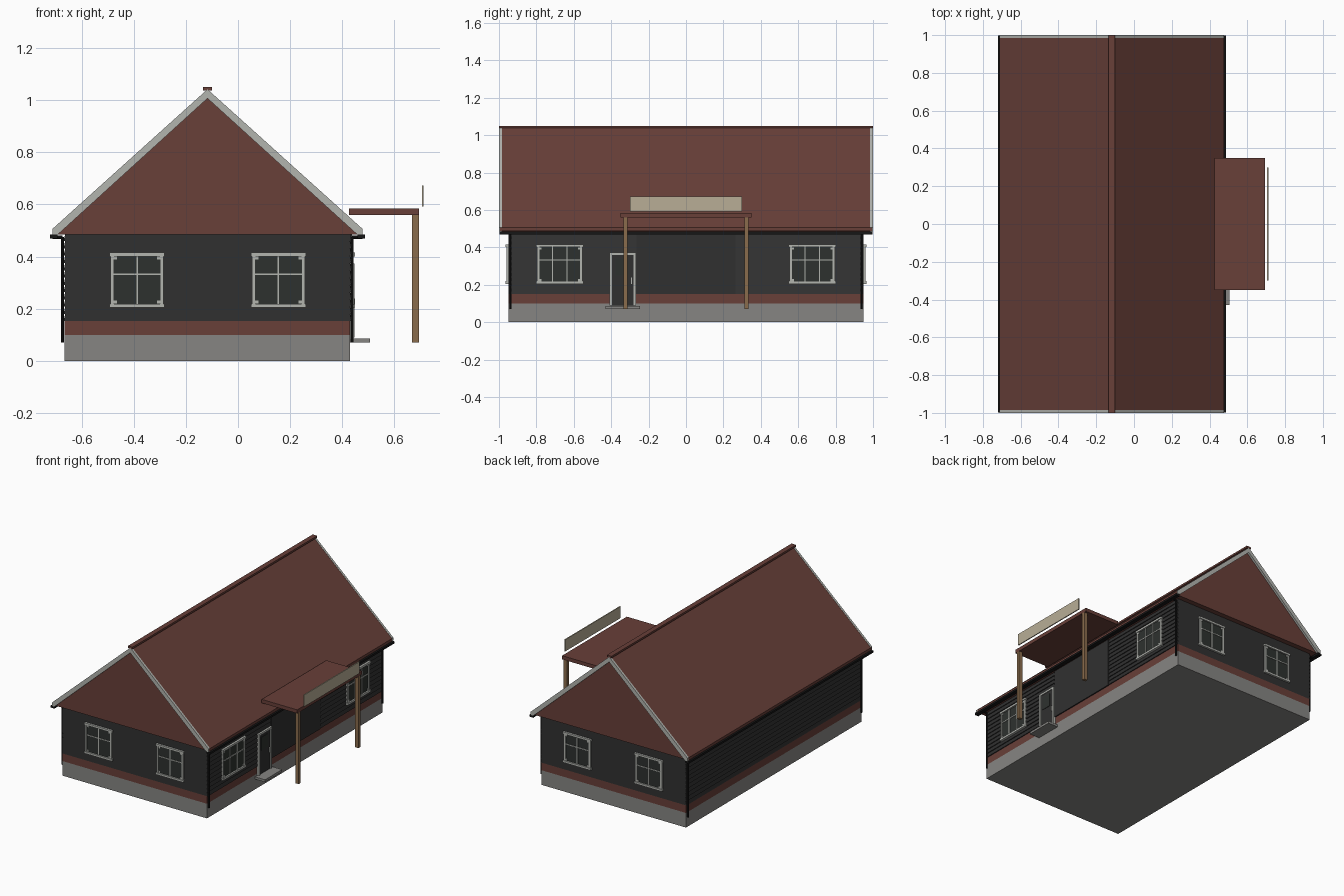
import bpy, bmesh, math
from mathutils import Matrix, Vector

cube = bpy.data.objects.get("Cube")
if cube:
    bpy.data.objects.remove(cube, do_unlink=True)


def material(name, r, g, b):
    m = bpy.data.materials.new(name)
    m.use_nodes = True
    m.diffuse_color = (r, g, b, 1)
    m.node_tree.nodes["Principled BSDF"].inputs["Base Color"].default_value = (r, g, b, 1)
    return m


RED = material("barn red", .138, .050, .040)
STONE = material("foundation grey", .24, .235, .225)
DARK = material("charcoal wall", .030, .030, .030)
WHITE = material("trim white", .45, .46, .43)
GLASS = material("dark glass", .027, .031, .028)
BLACK = material("gutter black", .008, .008, .008)
WOOD = material("post wood", .254, .150, .073)
CREAM = material("sign cream", .479, .423, .305)

WEST, EAST, END, RIDGE = -.665, .43, .95, -.117


class Part:
    """Collects boxes and prisms into one mesh object."""

    def __init__(self, name, *mats):
        self.name, self.mats, self.bm = name, mats, bmesh.new()

    def box(self, x0, x1, y0, y1, z0, z1, mat=0):
        before = set(self.bm.faces)
        size = Matrix.Diagonal((x1 - x0, y1 - y0, z1 - z0, 1))
        centre = Matrix.Translation(((x0 + x1) / 2, (y0 + y1) / 2, (z0 + z1) / 2))
        bmesh.ops.create_cube(self.bm, size=1, matrix=centre @ size)
        for f in set(self.bm.faces) - before:
            f.material_index = mat
        return self

    def prism(self, profile, y0, y1):
        """Extrude an x-z outline along y."""
        face = self.bm.faces.new([self.bm.verts.new((x, y0, z)) for x, z in profile])
        new = bmesh.ops.extrude_face_region(self.bm, geom=[face])["geom"]
        verts = [v for v in new if isinstance(v, bmesh.types.BMVert)]
        bmesh.ops.translate(self.bm, verts=verts, vec=(0, y1 - y0, 0))
        return self

    def pipe(self, start, end, radius):
        a, b = Vector(start), Vector(end)
        turn = (b - a).to_track_quat("Z", "Y").to_matrix().to_4x4()
        bmesh.ops.create_cone(self.bm, cap_ends=True, segments=8, radius1=radius, radius2=radius,
                              depth=(b - a).length, matrix=Matrix.Translation((a + b) / 2) @ turn)
        return self

    def done(self, place=None):
        bmesh.ops.recalc_face_normals(self.bm, faces=self.bm.faces[:])
        mesh = bpy.data.meshes.new(self.name)
        self.bm.to_mesh(mesh)
        self.bm.free()
        for m in self.mats:
            mesh.materials.append(m)
        ob = bpy.data.objects.new(self.name, mesh)
        if place:
            ob.matrix_world = place
        bpy.context.collection.objects.link(ob)
        return ob


def on_wall(side, along):
    """Local x runs along the wall, local -y points out of it."""
    where, turn = {"front": ((along, -END, 0), 0),
                   "back": ((along, END, 0), math.pi),
                   "left": ((EAST + .004, along, 0), math.pi / 2)}[side]
    return Matrix.Translation(where) @ Matrix.Rotation(turn, 4, "Z")


# Body
Part("foundation", STONE).box(WEST, EAST, -END, END, 0, .10).done()
Part("red_band", RED).box(WEST, EAST, -END, END, .10, .152).done()
Part("walls", DARK).box(WEST + .004, EAST - .002, -END, END, .152, .49).done()

# Overlapping planks on the long walls
ROWS = 12
step = (.487 - .152) / ROWS
for name, wall, out in (("right_siding", WEST + .004, -1), ("left_siding", EAST - .002, 1)):
    siding = Part(name, DARK)
    for i in range(ROWS):
        z = .152 + i * step
        siding.prism([(wall, z), (wall + out * .008, z), (wall + out * .002, z + step),
                      (wall, z + step)], -END, END)
    siding.done()
Part("entrance_wall_panel", DARK).box(EAST, EAST + .008, -.265, .265, .15, .487).done()

# Roof, gables, barge boards and ridge
EAVE_W, EAVE_E = -.711, .477
Part("roof", RED).prism([(EAVE_W, .505), (RIDGE, 1.04), (EAVE_E, .505), (EAVE_E, .487),
                         (RIDGE, 1.02), (EAVE_W, .487)], -.995, .995).done()
Part("gables_and_soffit", RED).prism([(EAVE_W + .008, .485), (RIDGE, 1.02),
                                      (EAVE_E - .008, .485)], -.985, .985).done()
for name, y in (("front_barge_boards", -.9925), ("back_barge_boards", .9925)):
    Part(name, WHITE).prism([(EAVE_W, .507), (RIDGE, 1.042), (EAVE_E, .507), (EAVE_E, .485),
                             (EAVE_E - .02, .485), (RIDGE, 1.007), (EAVE_W + .02, .485),
                             (EAVE_W, .485)], y - .0075, y + .0075).done()
Part("ridge_cap", RED).box(RIDGE - .017, RIDGE + .017, -1, 1, 1.037, 1.05).done()

# Gutters and downpipes
for name, wall, edge, out in (("right", WEST, EAVE_W, -1), ("left", EAST, EAVE_E, 1)):
    lip = edge + out * .01
    x0, x1 = sorted((lip, lip - out * .028))
    gutter = Part(name + "_gutter", BLACK).box(x0, x1, -.998, .998, .47, .484)
    for y in (-.938, .938):
        pipe_x = wall + out * .008
        gutter.pipe((pipe_x, y, .07), (pipe_x, y, .476), .006)
        gutter.pipe((pipe_x, y, .474), (lip - out * .01, y, .474), .006)
    gutter.done()


def window(name, side, along, half, columns):
    low, high, bar = .212, .408, .333
    p = Part(name, WHITE, GLASS)
    p.box(-half, half, -.004, .004, low, high, 1)
    for s in (-1, 1):                               # side casings and corner blocks
        p.box(s * half - .007, s * half + .007, -.010, .004, low, high)
        for z in (low + .014, high - .014):
            x = s * (half - .012)
            p.box(x - .006, x + .006, -.008, 0, z - .006, z + .006)
    for z in (low, high):                           # sill and head
        p.box(-half - .011, half + .011, -.014, .004, z - .007, z + .007)
    p.box(-half, half, -.008, 0, bar - .003, bar + .003)
    for i in range(1, columns):                     # mullions
        x = -half + 2 * half * i / columns
        p.box(x - .003, x + .003, -.008, 0, low, high)
    p.done(on_wall(side, along))


for side in ("front", "back"):
    for x in (-.387, .155):
        window(side + "_window", side, x, .095, 2)
for y in (-.675, .675):
    window("left_window", "left", y, .115, 3)

# Door with frame, handle and step
door = Part("door", WHITE, DARK, GLASS)
door.box(-.06, .06, -.006, .004, .09, .365, 1)
for s in (-1, 1):
    door.box(s * .064 - .007, s * .064 + .007, -.012, .004, .09, .372)
door.box(-.071, .071, -.012, .004, .36, .373)
door.box(-.04, .03, -.009, 0, .25, .34, 2)
door.box(.043, .048, -.014, 0, .205, .24)
door.done(on_wall("left", -.338))
Part("door_step", STONE).box(EAST, .506, -.43, -.245, .07, .086).done()

# Canopy on two posts, with a blank sign board above its edge
Part("canopy_roof", RED).box(.425, .694, -.35, .35, .56, .585).done()
posts = Part("canopy_posts", WOOD)
for y in (-.323, .323):
    posts.box(.668, .694, y - .011, y + .011, .07, .56)
posts.done()
Part("sign_board", CREAM).box(.705, .712, -.3, .3, .592, .672).done()
